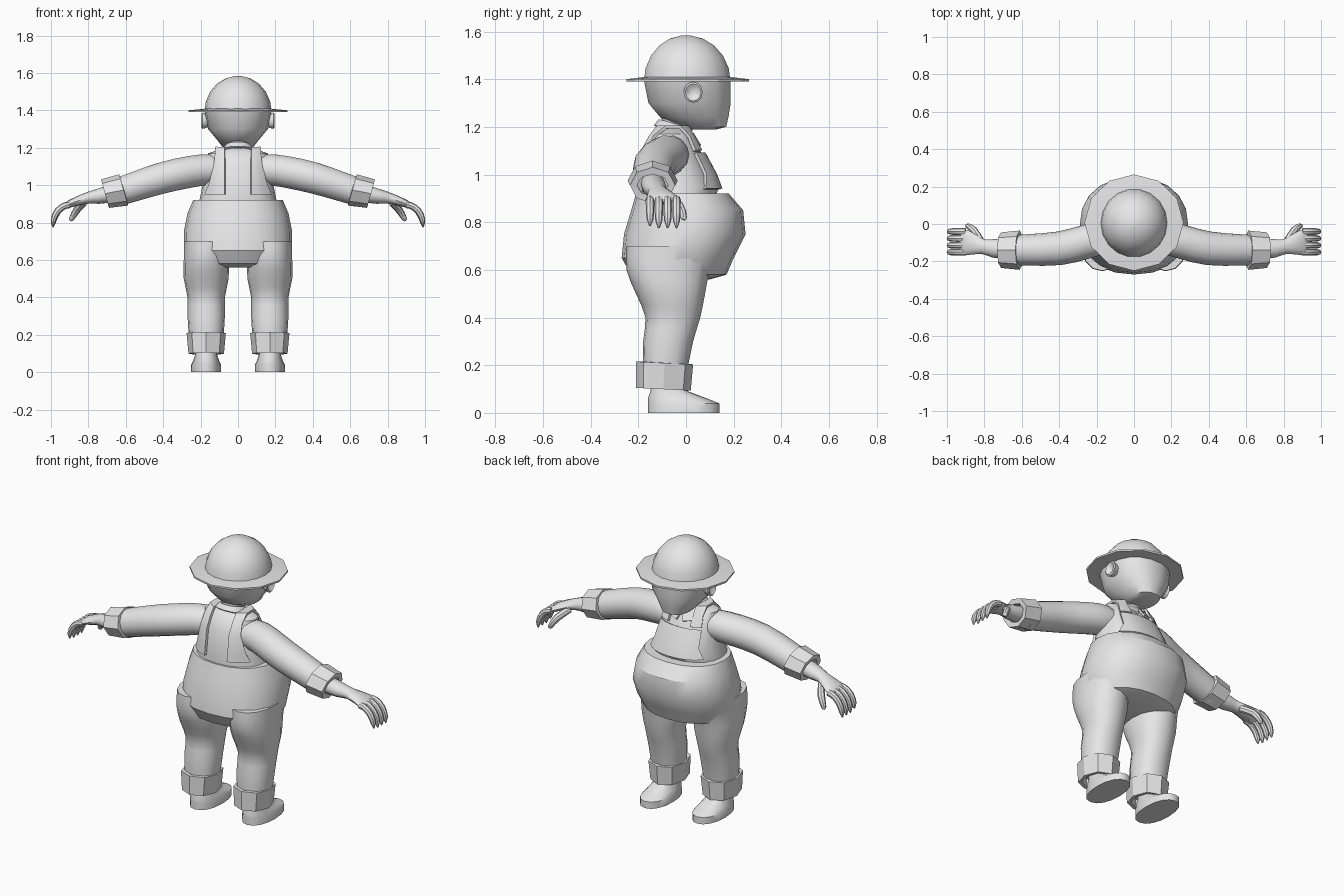
import bpy, bmesh, math
from mathutils import Vector

cube = bpy.data.objects.get("Cube")
if cube:
    bpy.data.objects.remove(cube, do_unlink=True)

grey = bpy.data.materials.new("light_grey")
grey.use_nodes = True
grey.diffuse_color = (.8, .8, .8, 1)
for node in grey.node_tree.nodes:
    if node.type == "BSDF_PRINCIPLED":
        node.inputs["Base Color"].default_value = grey.diffuse_color


def finish(name, rows, closed=True, capped=True, mirror=False, thickness=0, crease=40):
    """Skin a list of point rows into a shaded object."""
    bm = bmesh.new()
    verts = [[bm.verts.new(point) for point in row] for row in rows]
    count = len(verts[0])
    for lower, upper in zip(verts, verts[1:]):
        for i in range(count if closed else count - 1):
            j = (i + 1) % count
            bm.faces.new((lower[i], lower[j], upper[j], upper[i]))
    if closed and capped:
        bm.faces.new(verts[0])
        bm.faces.new(verts[-1])
    bmesh.ops.recalc_face_normals(bm, faces=bm.faces)
    mesh = bpy.data.meshes.new(name)
    bm.to_mesh(mesh)
    bm.free()
    mesh.materials.append(grey)
    part = bpy.data.objects.new(name, mesh)
    bpy.context.collection.objects.link(part)
    bpy.ops.object.select_all(action="DESELECT")
    part.select_set(True)
    bpy.context.view_layer.objects.active = part
    if thickness:
        shell = part.modifiers.new("shell", "SOLIDIFY")
        shell.thickness = thickness
        shell.offset = 0
        bpy.ops.object.modifier_apply(modifier=shell.name)
    bpy.ops.object.shade_smooth_by_angle(angle=math.radians(crease))
    if mirror:
        part.modifiers.new("mirror", "MIRROR")


def blend(rows, steps):
    """Pass a smooth curve through rows of numbers."""
    result = []
    last = len(rows) - 1
    for i in range(last):
        group = zip(rows[max(i - 1, 0)], rows[i], rows[i + 1], rows[min(i + 2, last)])
        group = list(group)
        for k in range(steps):
            t = k / steps
            result.append([q + t * (r - p) / 2 + t * t * (p - 2.5 * q + 2 * r - s / 2)
                           + t ** 3 * (1.5 * (q - r) + (s - p) / 2) for p, q, r, s in group])
    return result + [rows[last]]


def signed_power(value, power):
    return math.copysign(abs(value) ** power, value)


def turn(sides):
    return [math.tau * i / sides for i in range(sides)]


def loft(name, levels, centre=0, sides=16, square=.9, tilt=0, **options):
    """Stack oval rings given as height, half width, back y, front y."""
    rows = []
    for z, width, back, front in levels:
        middle, depth = (back + front) / 2, (front - back) / 2
        row = []
        for angle in turn(sides):
            x = width * signed_power(math.cos(angle), square)
            y = depth * signed_power(math.sin(angle), square)
            row.append((centre + x, middle + y, z - tilt * y))
        rows.append(row)
    finish(name, rows, **options)


def tube(name, stations, sides=12, axis=None, flat=1, **options):
    """Sweep ovals along a path of x, y, z, radius; mirrored to both sides."""
    points = [Vector(station[:3]) for station in stations]
    rows = []
    for i, point in enumerate(points):
        ahead, behind = points[min(i + 1, len(points) - 1)], points[max(i - 1, 0)]
        along = Vector(axis or ahead - behind).normalized()
        up = along.cross(Vector((0, 1, 0))).normalized()
        across = up.cross(along)
        radius = stations[i][3]
        height = stations[i][4] if len(stations[i]) > 4 else radius * flat
        rows.append([point + across * radius * math.cos(angle) + up * height * math.sin(angle)
                     for angle in turn(sides)])
    finish(name, rows, mirror=True, **options)


# Overalls body with hanging belly, and the chest above it
SQUARE = .9
loft("overalls_body", [(.56, .2, -.16, .1), (.58, .25, -.23, .17), (.65, .29, -.27, .2),
                       (.75, .29, -.26, .25), (.85, .27, -.23, .24), (.92, .24, -.21, .18)],
     sides=20, square=SQUARE, crease=32)
chest = [(.9, .21, -.2, .12), (.95, .2, -.2, .14), (1.1, .17, -.18, .06),
         (1.17, .16, -.14, .02), (1.2, .07, -.1, 0)]
loft("shirt_chest", chest, sides=20, square=SQUARE)


def on_chest(x, z, side):
    """Point just outside the chest, on its front (1) or back (-1)."""
    for low, high in zip(chest, chest[1:]):
        if low[0] <= z <= high[0]:
            share = (z - low[0]) / (high[0] - low[0])
            width, back, front = [a + share * (b - a) for a, b in zip(low[1:], high[1:])]
    reach = min(abs(x) / width, .97) ** (2 / SQUARE)
    depth = (front - back) / 2 * (1 - reach) ** (SQUARE / 2)
    return (back + front) / 2 + side * (depth + .01)


def panel(name, bands, columns, **options):
    """Thin cloth on the chest; bands give height, inner x, outer x, side and lift."""
    rows = []
    for z, inner, outer, side, lift in bands:
        spread = [inner + (outer - inner) * k / columns for k in range(columns + 1)]
        rows.append([(x, on_chest(x, z, side), z + lift) for x in spread])
    finish(name, rows, closed=False, thickness=.014, **options)


# Bib in front, and straps running up the back and over the shoulders
panel("bib", [(z, -w, w, 1, 0) for z, w in ((.94, .17), (1, .14), (1.09, .13))], 10)
top = 1.185
heights = (.95, 1, 1.1, 1.16, top)
climb = [(z, -1) for z in heights] + [(z, 1) for z in reversed(heights[2:])]
panel("shoulder_strap", [(z, .07, .12 + (top - z) ** 2, side, .014 * (z == top))
                         for z, side in climb], 3, mirror=True)

# Neck, collar band and its two front points
loft("neck", [(1.15, .055, -.11, .02), (1.26, .055, -.1, .04)])
loft("collar", [(1.18, .09, -.13, .03), (1.21, .06, -.11, .01)],
     sides=12, tilt=.3, capped=False, thickness=.012)
finish("collar_point", [[(0, .03, 1.17), (.07, 0, 1.18)], [(.02, .06, 1.12), (.08, .04, 1.13)]],
       closed=False, mirror=True, thickness=.01)

# Legs, rolled trouser cuffs and shoes
leg = dict(centre=.17, mirror=True)
loft("trouser_leg", blend([(.7, .12, -.25, .14), (.6, .12, -.25, .1), (.5, .12, -.21, .08),
                           (.4, .1, -.17, .06), (.3, .1, -.18, .03), (.15, .09, -.18, 0)], 2), **leg)
loft("trouser_cuff", [(.1, .085, -.2, .01), (.21, .095, -.2, .02)],
     sides=8, tilt=.05, capped=False, thickness=.02, crease=25, **leg)
loft("shoe", [(0, .08, -.16, .14), (.04, .08, -.16, .14), (.06, .07, -.16, .09),
              (.09, .06, -.15, .01), (.15, .05, -.14, -.02)], **leg)

# Sleeves, rolled sleeve cuffs, forearms and palms
tube("sleeve", blend([(.1, -.07, 1.08, .08), (.2, -.08, 1.08, .09), (.4, -.13, 1.04, .09),
                      (.65, -.14, .96, .08)], 3), sides=14, flat=.95)
tube("sleeve_cuff", [(.61, -.14, .975, .09), (.71, -.14, .955, .08)], sides=8, flat=.8,
     axis=(1, 0, -.3), capped=False, thickness=.03, crease=25)
tube("forearm_and_palm", blend([(.65, -.14, .96, .05, .05), (.75, -.13, .94, .05, .04),
                                (.81, -.12, .93, .04, .03), (.9, -.1, .9, .07, .02),
                                (.93, -.1, .88, .06, .01)], 2))

# Curled fingers, bending through a quarter turn, and the thumb
fingers = ("index_finger", "middle_finger", "ring_finger", "little_finger")
for k, name in enumerate(fingers):
    length = .12 - .01 * (k == 3)
    stations = []
    for step in range(7):
        bend = step / 6
        angle = bend * math.pi / 2
        radius = .004 + .014 * math.sqrt(1 - bend ** 5)
        stations.append((.9 + .09 * math.sin(angle), -.04 - .037 * k,
                         .895 - length * (1 - math.cos(angle)), radius))
    tube(name, stations, sides=8)
tube("thumb", blend([(.82, -.09, .91, .02), (.86, -.03, .87, .02), (.89, -.01, .82, .014),
                     (.895, -.01, .81, .005)], 2), sides=8)

# Head with jutting jaw, domed hat crown and flat brim
loft("head", [(1.19, .05, .02, .13), (1.2, .08, -.03, .17), (1.24, .11, -.11, .18),
              (1.3, .16, -.16, .19), (1.4, .18, -.18, .19)], sides=18)
dome = [math.radians(angle) for angle in range(0, 90, 17)]
loft("hat_crown", [(1.39 + .195 * math.sin(a), .18 * math.cos(a), -.18 * math.cos(a),
                    .19 * math.cos(a)) for a in dome], sides=18, square=1)
loft("hat_brim", [(1.39, .265, -.25, .265), (1.4, .265, -.25, .265), (1.41, .17, -.17, .18)],
     sides=12, square=1, crease=20)

# Cupped ears
tube("ear", [(.15 + out, .03, 1.345, radius) for out, radius in
             ((0, .03), (.04, .04), (.045, .033), (.03, .015))], axis=(1, 0, 0), flat=1.1)
